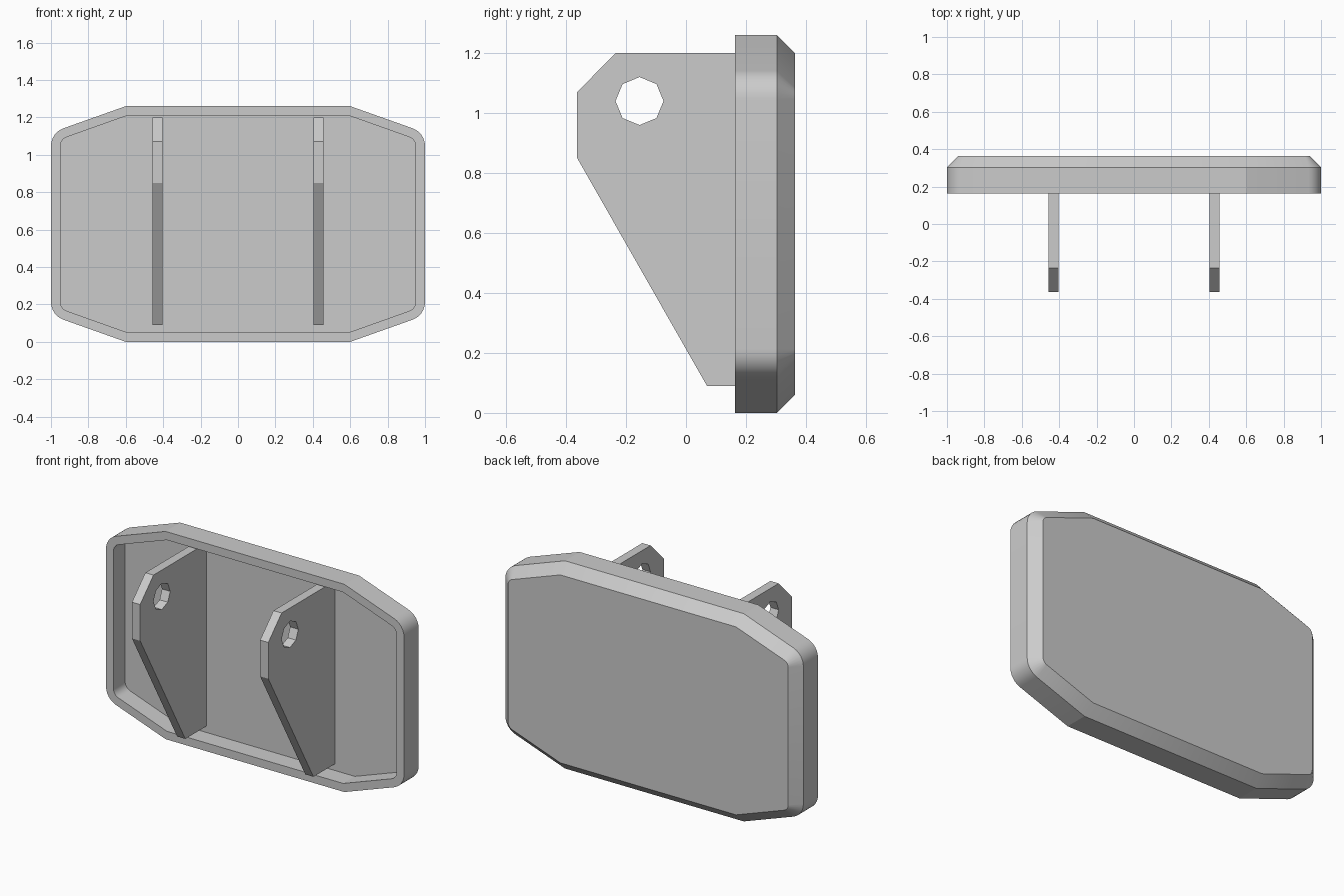
import bpy, bmesh, math
from mathutils import Vector

if "Cube" in bpy.data.objects:
    bpy.data.objects.remove(bpy.data.objects["Cube"])

FRONT, EDGE, BACK, FLOOR = -0.2, -0.06, 0.0, -0.088   # depths relative to the back face
Y0, MID, RADIUS = 0.363, 0.63, 0.1


def outline(inset, segs=6):
    """Plate outline in x/z, inset evenly, with rounded side corners."""
    slope = 0.142 / 0.4
    k = math.sqrt(1 + slope * slope)
    r = RADIUS - inset
    xs = 1 - inset
    x1 = 0.6 - inset * (k - 1) / slope
    # centre of the corner fillet, in the lower right quadrant
    cx = xs - r
    cz = slope * (cx - 0.6) + (inset + r) * k
    start = -math.pi / 2 + math.atan(slope)
    quad = [(x1, inset)]
    for i in range(segs + 1):
        a = start * (1 - i / segs)
        quad.append((cx + r * math.cos(a), cz + r * math.sin(a)))
    right = quad + [(x, 2 * MID - z) for x, z in reversed(quad)]
    return right + [(-x, z) for x, z in reversed(right)]


def finish(bm, name):
    bmesh.ops.recalc_face_normals(bm, faces=bm.faces[:])
    mesh = bpy.data.meshes.new(name)
    bm.to_mesh(mesh)
    bm.free()
    ob = bpy.data.objects.new(name, mesh)
    bpy.context.collection.objects.link(ob)
    return ob


# Hollow plate: floor, inner wall, rim, outer wall, chamfer, back
bm = bmesh.new()
rings = []
for inset, y in [(0.05, FLOOR), (0.05, FRONT), (0, FRONT), (0, EDGE), (0.06, BACK)]:
    rings.append([bm.verts.new((x, Y0 + y, z)) for x, z in outline(inset)])
for a, b in zip(rings, rings[1:]):
    n = len(a)
    for i in range(n):
        j = (i + 1) % n
        bm.faces.new((a[i], a[j], b[j], b[i]))
bm.faces.new(rings[0])
bm.faces.new(rings[-1])
plate = finish(bm, "plate")
bpy.context.view_layer.objects.active = plate
plate.select_set(True)
bpy.ops.object.shade_smooth_by_angle(angle=math.radians(16))

# Two mounting brackets with an eight-sided pin hole
PROFILE = [(0.07, 0.09), (Y0 + FLOOR, 0.09), (Y0 + FLOOR, 1.2),
           (-0.235, 1.2), (-0.363, 1.07), (-0.363, 0.85)]
HOLE = [(-0.155 + 0.08 * math.cos(i * math.pi / 4),
         1.04 + 0.08 * math.sin(i * math.pi / 4)) for i in range(8)]
for side, x in (("left", -0.43), ("right", 0.43)):
    bm = bmesh.new()
    edges = []
    for loop in (PROFILE, HOLE):
        vs = [bm.verts.new((x - 0.0275, y, z)) for y, z in loop]
        edges += [bm.edges.new((vs[i - 1], vs[i])) for i in range(len(vs))]
    bmesh.ops.triangle_fill(bm, edges=edges, use_beauty=True, normal=Vector((1, 0, 0)))
    ext = bmesh.ops.extrude_face_region(bm, geom=bm.faces[:], use_keep_orig=True)
    moved = [g for g in ext["geom"] if isinstance(g, bmesh.types.BMVert)]
    bmesh.ops.translate(bm, verts=moved, vec=(0.055, 0, 0))
    finish(bm, "bracket_" + side)
